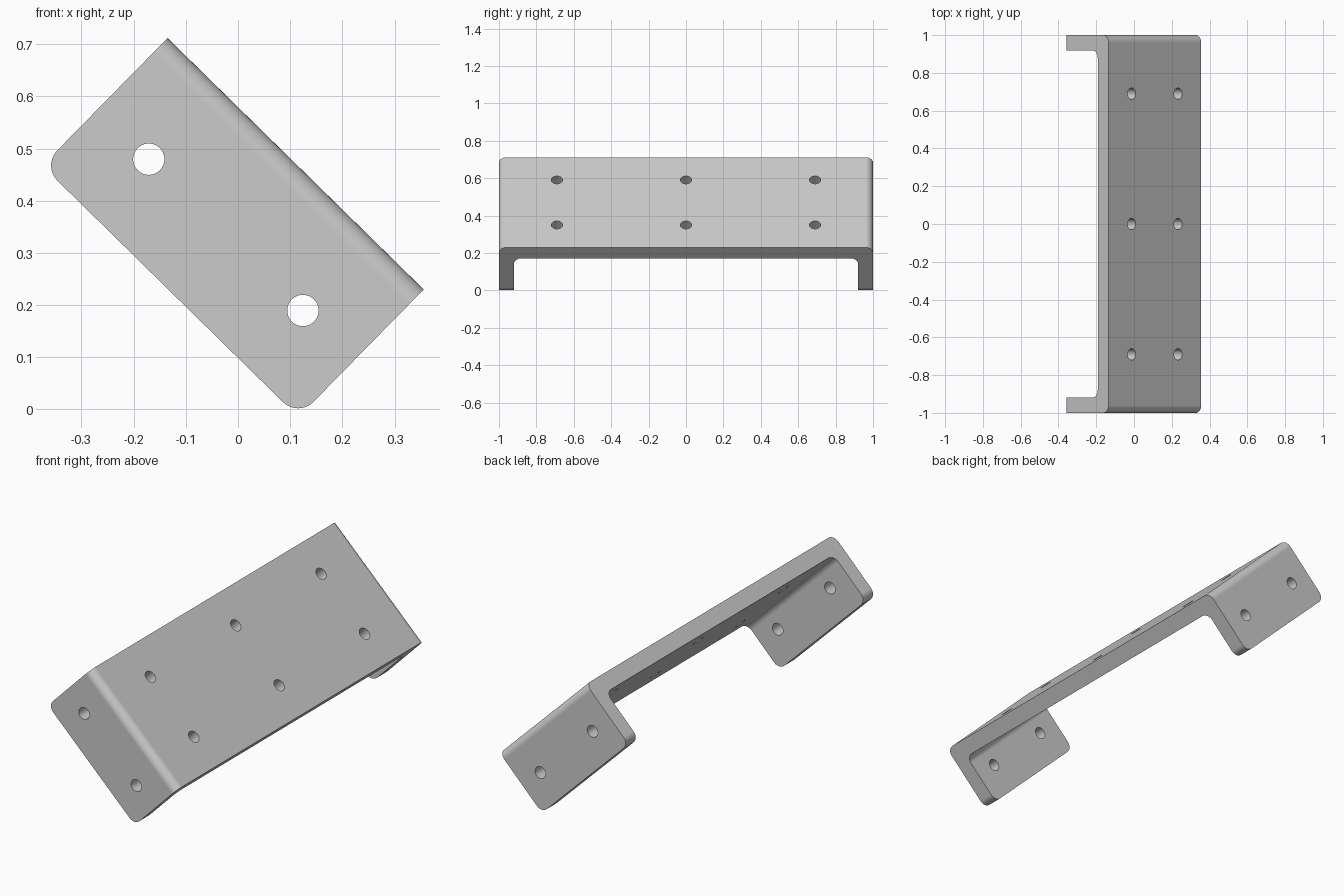
import bpy
import bmesh
from math import radians
from mathutils import Matrix

cube = bpy.data.objects.get("Cube")
if cube:
    bpy.data.objects.remove(cube, do_unlink=True)

WIDTH, DEPTH, THICK = 0.688, 0.343, 0.081
BEND, CORNER = 0.04, 0.041
HOLE = 0.03
TILT = radians(44.47)


def make_object(name, bm):
    mesh = bpy.data.meshes.new(name)
    bm.to_mesh(mesh)
    bm.free()
    obj = bpy.data.objects.new(name, mesh)
    bpy.context.collection.objects.link(obj)
    return obj


def round_edges(bm, test, radius):
    edges = [e for e in bm.edges if test(*[v.co for v in e.verts])]
    bmesh.ops.bevel(bm, geom=edges, offset=radius, offset_type='OFFSET',
                    segments=10, profile=0.5, affect='EDGES')


# Channel: a U profile extruded across the bracket's width
inner = 1 - THICK
profile = [(-1, 0), (-1, -DEPTH), (-inner, -DEPTH), (-inner, -THICK),
           (inner, -THICK), (inner, -DEPTH), (1, -DEPTH), (1, 0)]
bm = bmesh.new()
face = bm.faces.new([bm.verts.new((-WIDTH / 2, y, z)) for y, z in profile])
extruded = bmesh.ops.extrude_face_region(bm, geom=[face])["geom"]
bmesh.ops.translate(bm, vec=(WIDTH, 0, 0),
                    verts=[g for g in extruded if isinstance(g, bmesh.types.BMVert)])
bmesh.ops.recalc_face_normals(bm, faces=bm.faces[:])

# Bend fillets, then rounded free corners of both flanges
round_edges(bm, lambda a, b: abs(a.x - b.x) > WIDTH / 2
            and a.z > -DEPTH / 2, BEND)
round_edges(bm, lambda a, b: abs(a.x - b.x) < 1e-4
            and max(a.z, b.z) < -DEPTH + 1e-4, CORNER)
bracket = make_object("mounting_bracket", bm)

# Bolt holes: six through the plate, two through each flange
bm = bmesh.new()


def add_drill(matrix, length):
    bmesh.ops.create_cone(bm, cap_ends=True, segments=40, radius1=HOLE,
                          radius2=HOLE, depth=length, matrix=matrix)


for side in (-1, 1):
    for y in (-0.69, 0, 0.69):
        add_drill(Matrix.Translation((side * 0.172, y, -THICK / 2)), THICK * 2)
    for end in (-1, 1):
        add_drill(Matrix.Translation((side * 0.207, end * (1 - THICK / 2), -0.191))
                  @ Matrix.Rotation(radians(90), 4, 'X'), THICK * 2)
drills = make_object("hole_cutter", bm)
drills.hide_render = True

bpy.ops.object.select_all(action='DESELECT')
bpy.context.view_layer.objects.active = bracket
bracket.select_set(True)
cut = bracket.modifiers.new("Bolt holes", 'BOOLEAN')
cut.operation = 'DIFFERENCE'
cut.solver = 'EXACT'
cut.object = drills
bpy.ops.object.modifier_apply(modifier=cut.name)
bpy.data.objects.remove(drills, do_unlink=True)

# Smooth bends with crisp plate edges
bpy.ops.object.shade_smooth_by_angle(angle=radians(30))
normals = bracket.modifiers.new("Weighted normals", 'WEIGHTED_NORMAL')
normals.keep_sharp = True

# Tilt the bracket onto its lower flange corners
bracket.rotation_euler.y = TILT
bracket.location = (0.1105, 0, 0.471)
